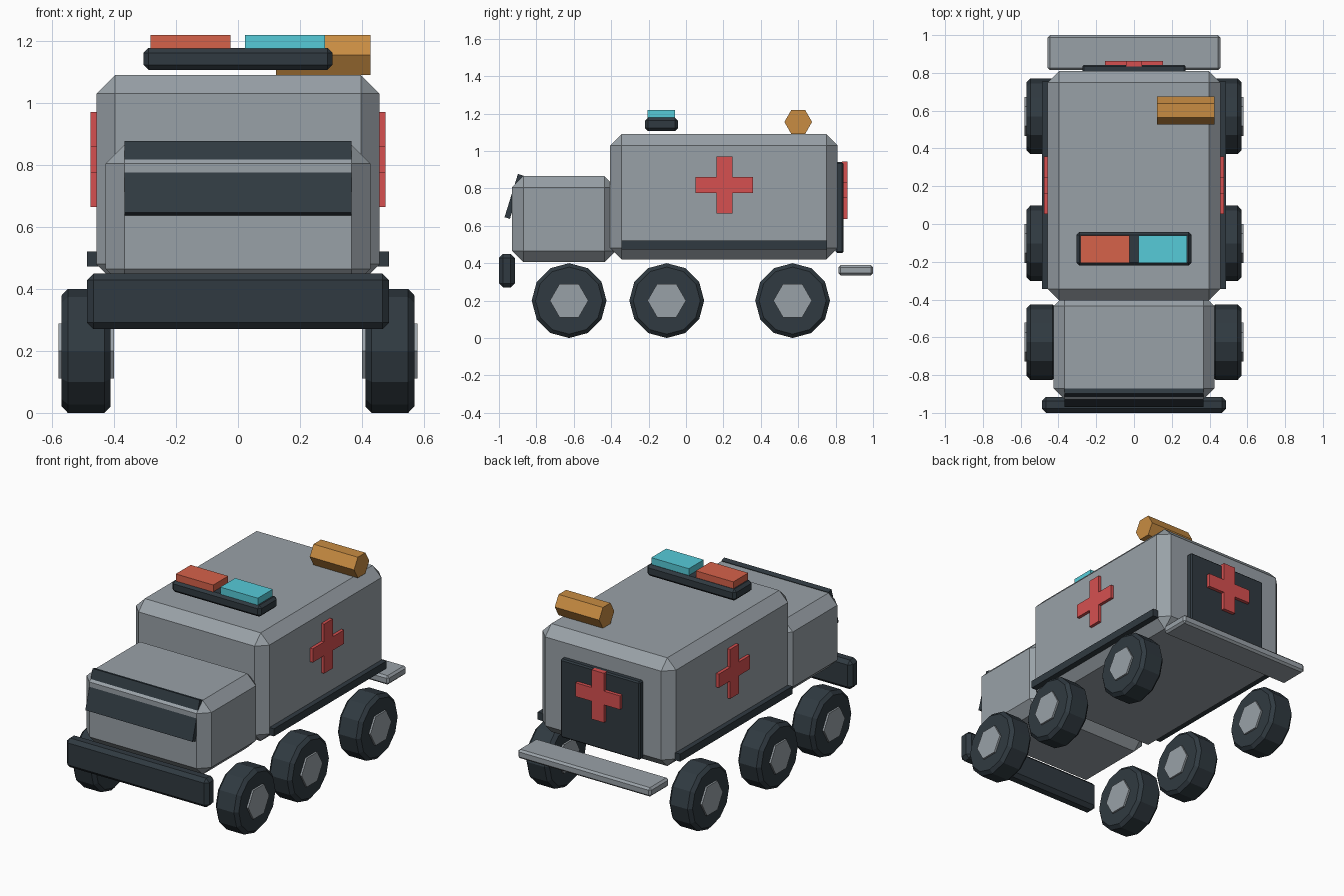
import bpy, bmesh, math
from mathutils import Matrix, Vector

if "Cube" in bpy.data.objects:
    bpy.data.objects.remove(bpy.data.objects["Cube"])


def material(name, srgb):
    mat = bpy.data.materials.new(name)
    mat.use_nodes = True
    color = [(c / 255 / 12.92 if c < 11 else ((c / 255 + 0.055) / 1.055) ** 2.4) for c in srgb] + [1]
    mat.diffuse_color = color
    mat.node_tree.nodes["Principled BSDF"].inputs["Base Color"].default_value = color
    return mat


grey = material("body grey", (153, 161, 167))
dark = material("dark slate", (48, 58, 65))
red = material("cross red", (214, 80, 80))
lamp_red = material("lamp red", (214, 98, 74))
lamp_cyan = material("lamp cyan", (86, 203, 216))
amber = material("siren amber", (200, 140, 66))


def finish(name, bm, mat, bevel=0):
    if bevel:
        # chamfer the hard edges only
        edges = [e for e in bm.edges if e.calc_face_angle(0) > math.radians(40)]
        bmesh.ops.bevel(bm, geom=edges, offset=bevel, segments=1, affect='EDGES')
    bmesh.ops.recalc_face_normals(bm, faces=bm.faces[:])
    mesh = bpy.data.meshes.new(name)
    bm.to_mesh(mesh)
    bm.free()
    mesh.materials.append(mat)
    obj = bpy.data.objects.new(name, mesh)
    bpy.context.collection.objects.link(obj)
    return obj


def box(name, low, high, mat, bevel=0):
    low, high = Vector(low), Vector(high)
    bm = bmesh.new()
    bmesh.ops.create_cube(bm, size=1, matrix=Matrix.Translation((low + high) / 2)
                          @ Matrix.Diagonal((*(high - low), 1)))
    return finish(name, bm, mat, bevel)


def cylinder_x(name, x0, x1, y, z, radius, sides, mat, bevel=0):
    # prism along x with a corner pointing to +y
    bm = bmesh.new()
    ring = [bm.verts.new((x0, y + radius * math.cos(a), z + radius * math.sin(a)))
            for a in (math.tau * i / sides for i in range(sides))]
    face = bm.faces.new(ring)
    new = bmesh.ops.extrude_face_region(bm, geom=[face])["geom"]
    bmesh.ops.translate(bm, vec=(x1 - x0, 0, 0), verts=[v for v in new if isinstance(v, bmesh.types.BMVert)])
    return finish(name, bm, mat, bevel)


def cross(name, matrix, depth):
    # plus sign outline in local xy, extruded along local z
    w, r = 0.0425, 0.153
    quarter = [(r, -w), (r, w), (w, w)]
    bm = bmesh.new()
    ring = [bm.verts.new(Matrix.Rotation(math.pi / 2 * k, 3, 'Z') @ Vector((a, b, 0)))
            for k in range(4) for a, b in quarter]
    face = bm.faces.new(ring)
    new = bmesh.ops.extrude_face_region(bm, geom=[face])["geom"]
    bmesh.ops.translate(bm, vec=(0, 0, depth), verts=[v for v in new if isinstance(v, bmesh.types.BMVert)])
    bm.transform(matrix)
    return finish(name, bm, red)


# Main hull
box("rear_body", (-0.457, -0.405, 0.42), (0.457, 0.81, 1.09), grey, 0.06)
box("cab", (-0.427, -0.93, 0.405), (0.427, -0.375, 0.865), grey, 0.06)

# Tilted windshield
windshield = box("windshield", (-0.367, -0.015, -0.121), (0.367, 0.015, 0.121), dark)
windshield.location = (0, -0.92, 0.757)
windshield.rotation_euler.x = -0.3

# Bumper, step and rear door
box("front_bumper", (-0.488, -1.0, 0.27), (0.488, -0.915, 0.45), dark, 0.022)
box("rear_step", (-0.457, 0.815, 0.335), (0.457, 1.0, 0.39), grey, 0.012)
box("rear_door", (-0.272, 0.80, 0.455), (0.272, 0.843, 0.94), dark, 0.008)
cross("rear_cross", Matrix.Translation((0, 0.835, 0.79)) @ Matrix.Rotation(-math.pi / 2, 4, 'X'), 0.029)

# Parts repeated on both sides
for side, s in (("left", 1), ("right", -1)):
    xs = sorted((0.43 * s, 0.488 * s))
    box(f"{side}_skirt", (xs[0], -0.345, 0.473), (xs[1], 0.755, 0.52), dark)
    cross(f"{side}_cross", Matrix.Translation((0.445 * s, 0.205, 0.818))
          @ Matrix.Rotation(math.pi / 2 * s, 4, 'Y'), 0.031)
    for place, y in (("front", -0.625), ("middle", -0.103), ("rear", 0.57)):
        cylinder_x(f"{side}_{place}_tyre", 0.411 * s, 0.569 * s, y, 0.2, 0.2, 12, dark, 0.02)
        cylinder_x(f"{side}_{place}_hub", 0.4 * s, 0.58 * s, y, 0.2, 0.103, 6, grey)

# Roof light bar and siren
box("light_bar", (-0.305, -0.22, 1.107), (0.305, -0.042, 1.178), dark, 0.016)
box("red_lamp", (-0.282, -0.206, 1.165), (-0.025, -0.06, 1.22), lamp_red)
box("cyan_lamp", (0.023, -0.206, 1.165), (0.28, -0.06, 1.22), lamp_cyan)
cylinder_x("roof_siren", 0.123, 0.427, 0.6, 1.155, 0.074, 6, amber)
